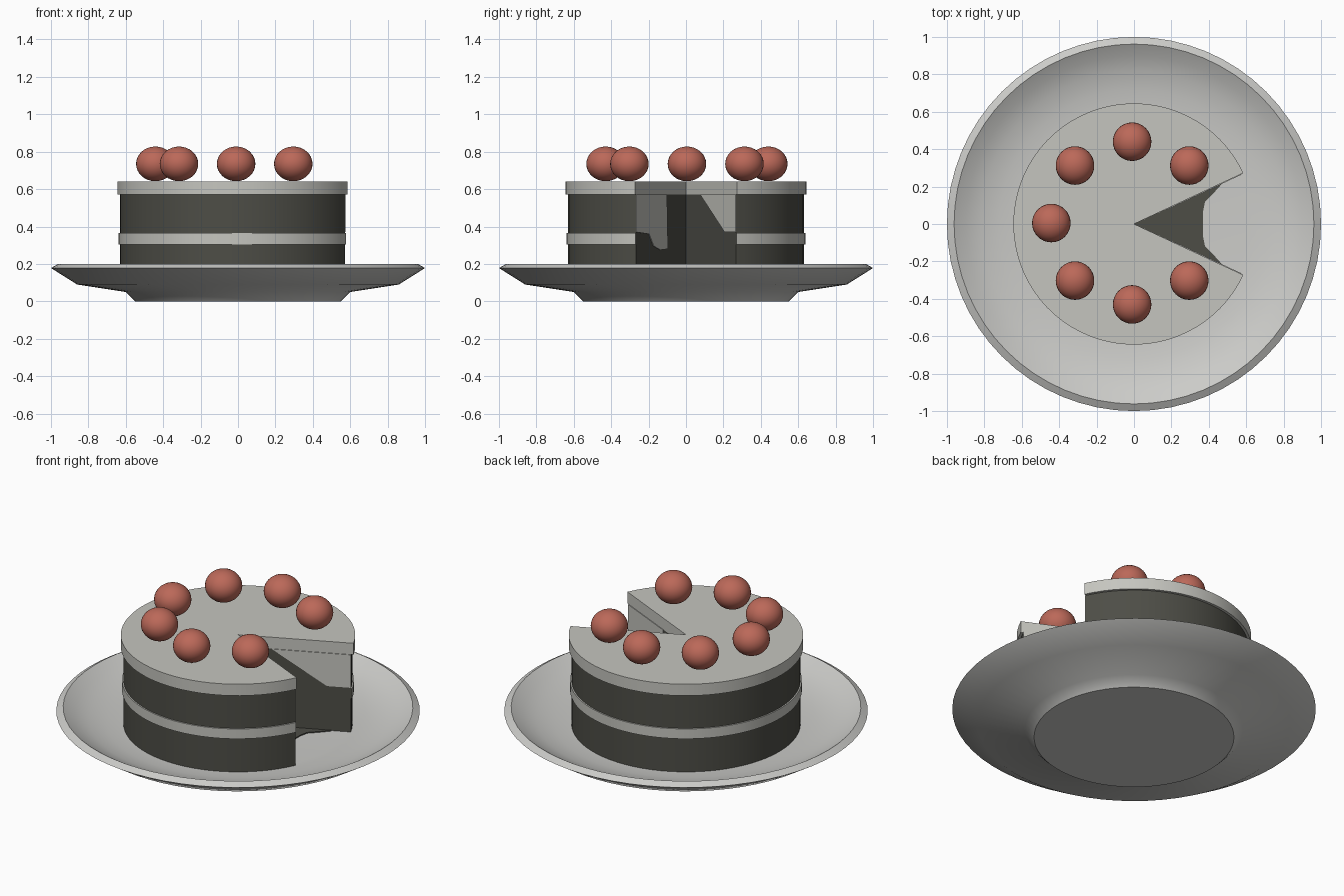
import bpy, bmesh, math
from mathutils import Vector

if "Cube" in bpy.data.objects:
    bpy.data.objects.remove(bpy.data.objects["Cube"])


def material(name, rgb):
    m = bpy.data.materials.new(name)
    m.use_nodes = True
    col = (*rgb, 1)
    m.diffuse_color = col
    m.node_tree.nodes["Principled BSDF"].inputs["Base Color"].default_value = col
    return m


CREAM = material("cream", (0.56, 0.56, 0.52))
CHINA = material("china", (0.60, 0.60, 0.58))
CAKE = material("dark sponge", (0.075, 0.075, 0.062))
BERRY = material("berry red", (0.50, 0.14, 0.10))
HALF = math.radians(25)  # half the angle of the missing slice


def finish(name, bm, mats, smooth=None):
    bmesh.ops.recalc_face_normals(bm, faces=bm.faces)
    mesh = bpy.data.meshes.new(name)
    bm.to_mesh(mesh)
    bm.free()
    for m in mats:
        mesh.materials.append(m)
    ob = bpy.data.objects.new(name, mesh)
    bpy.context.collection.objects.link(ob)
    if smooth:
        bpy.ops.object.select_all(action='DESELECT')
        ob.select_set(True)
        bpy.context.view_layer.objects.active = ob
        bpy.ops.object.shade_smooth_by_angle(angle=math.radians(smooth))
    return ob


def prism(bm, points, offset):
    face = bm.faces.new([bm.verts.new(p) for p in points])
    out = bmesh.ops.extrude_face_region(bm, geom=[face])["geom"]
    bmesh.ops.translate(bm, vec=offset,
                        verts=[v for v in out if isinstance(v, bmesh.types.BMVert)])


def layer(name, radius, low, high, side, cut):
    """A disc with the slice missing; the cut walls may differ in colour."""
    bm = bmesh.new()
    n = 64
    step = (2 * math.pi - 2 * HALF) / n
    arc = [HALF + i * step for i in range(n + 1)]
    prism(bm, [(0, 0, low)] + [(radius * math.cos(a), radius * math.sin(a), low) for a in arc],
          Vector((0, 0, high - low)))
    bm.normal_update()
    for f in bm.faces:
        c = f.calc_center_median()
        on_cut = abs(f.normal.z) < 0.5 and c.xy.length < radius * 0.9
        f.material_index = 1 if on_cut else 0
    return finish(name, bm, [side, cut], 30)


# Plate: a revolved dish
bm = bmesh.new()
profile = [(0, 0), (0.55, 0), (0.60, 0.05), (0.86, 0.09), (1.0, 0.178), (0.962, 0.2),
           (0.9, 0.162), (0.82, 0.13), (0.72, 0.108), (0.6, 0.098), (0, 0.095)]
verts = [bm.verts.new((r, 0, z)) for r, z in profile]
edges = [bm.edges.new(p) for p in zip(verts, verts[1:])]
bmesh.ops.spin(bm, geom=verts + edges, cent=(0, 0, 0), axis=(0, 0, 1),
               angle=2 * math.pi, steps=64)
bmesh.ops.remove_doubles(bm, verts=bm.verts, dist=0.0005)
finish("plate", bm, [CHINA], 40)

# Cake layers
layer("lower_sponge", 0.63, 0.1, 0.305, CAKE, CAKE)
layer("cream_filling", 0.638, 0.305, 0.365, CREAM, CAKE)
layer("upper_sponge", 0.63, 0.365, 0.57, CAKE, CAKE)
layer("cream_topping", 0.645, 0.57, 0.64, CREAM, CREAM)

# Cream smears on the two cut walls, given as (y, z) outlines
smears = {
    "left_wall_cream": [(0.08, 0.57), (0.267, 0.57), (0.267, 0.37), (0.21, 0.37)],
    "right_wall_cream": [(-0.267, 0.57), (-0.105, 0.57), (-0.1, 0.28), (-0.14, 0.275),
                         (-0.175, 0.295), (-0.2, 0.36), (-0.267, 0.37)],
}
for name, outline in smears.items():
    side = 1 if outline[0][0] > 0 else -1
    bm = bmesh.new()
    prism(bm, [(abs(y) / math.tan(HALF), y, z) for y, z in outline],
          Vector((math.sin(HALF), -side * math.cos(HALF), 0)) * 0.004)
    finish(name, bm, [CREAM])

# Sponge crumbs left on the plate inside the gap
bm = bmesh.new()
half_edge = [(0.37, 0.07), (0.38, 0.12), (0.43, 0.17), (0.475, 0.22)]
outline = [(0, 0)] + [(x, -y) for x, y in reversed(half_edge)] + half_edge
prism(bm, [(x, y, 0.097) for x, y in outline], Vector((0, 0, 0.006)))
finish("gap_floor", bm, [CAKE])

# Berries around the top, none above the gap
for i in range(1, 8):
    a = i * math.pi / 4
    bm = bmesh.new()
    bmesh.ops.create_uvsphere(bm, u_segments=32, v_segments=16, radius=0.103)
    bmesh.ops.scale(bm, vec=(1, 1, 0.9), verts=bm.verts)
    bmesh.ops.translate(bm, verts=bm.verts,
                        vec=(-0.01 + 0.432 * math.cos(a), 0.005 + 0.435 * math.sin(a), 0.735))
    finish(f"berry_{i}", bm, [BERRY], 60)
